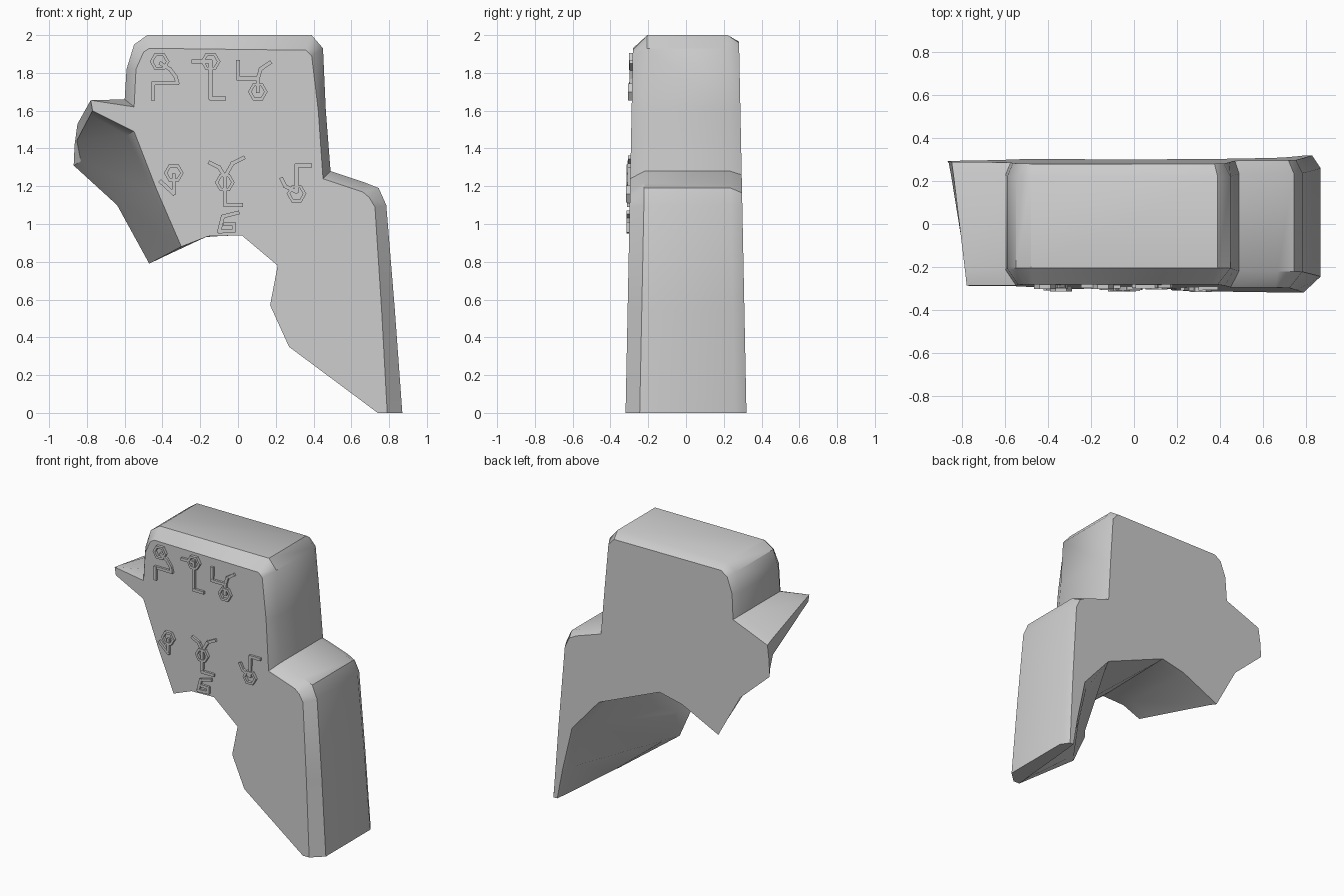
import bpy, bmesh, math
from mathutils import Matrix, Vector

if "Cube" in bpy.data.objects:
    bpy.data.objects.remove(bpy.data.objects["Cube"])

stone = bpy.data.materials.new("grey_stone")
stone.diffuse_color = (0.6, 0.6, 0.6, 1)
stone.use_nodes = True
stone.node_tree.nodes["Principled BSDF"].inputs["Base Color"].default_value = stone.diffuse_color


def finish(name, bm, angle):
    bmesh.ops.recalc_face_normals(bm, faces=bm.faces)
    mesh = bpy.data.meshes.new(name)
    bm.to_mesh(mesh)
    bm.free()
    mesh.materials.append(stone)
    ob = bpy.data.objects.new(name, mesh)
    bpy.context.collection.objects.link(ob)
    bpy.ops.object.select_all(action='DESELECT')
    ob.select_set(True)
    bpy.context.view_layer.objects.active = ob
    bpy.ops.object.shade_smooth_by_angle(angle=math.radians(angle))
    return ob


def half_depth(z):
    return 0.32 - 0.02 * z


# Worked outer edge: x, z, chamfer inset x, chamfer inset z
worked = [(-0.60, 1.66, .05, -.04), (-0.59, 1.82, .05, 0), (-0.55, 1.95, .05, -.04),
          (-0.48, 2.0, .01, -.07), (0.39, 2.0, -.03, -.08), (0.45, 1.93, -.06, -.04),
          (0.465, 1.6, -.04, 0), (0.49, 1.28, -.04, -.04), (0.67, 1.22, -.01, -.05),
          (0.745, 1.19, -.05, -.05), (0.785, 1.1, -.06, -.01), (0.83, 0.55, -.07, 0),
          (0.87, 0.0, -.08, 0)]
# Broken edge: front x, z and back x, z
broken = [(0.74, 0, 0.80, 0), (0.27, 0.35, 0.76, 0.22), (0.17, 0.57, 0.69, 0.53),
          (0.21, 0.78, 0.48, 0.77), (0.02, 0.94, 0.0, 0.97), (-0.16, 0.935, -0.18, 0.93),
          (-0.30, 0.88, -0.47, 0.79), (-0.43, 1.18, -0.64, 1.10),
          (-0.55, 1.49, -0.87, 1.31), (-0.77, 1.60, -0.865, 1.42),
          (-0.78, 1.655, -0.85, 1.53)]

# Stone slab: four rings from front to back
bm = bmesh.new()
rings = []
for t, inset, sign, step in ((0, 1, -1, 0), (0.12, 0, -1, .075), (0.88, 0, 1, .06), (1, 0.5, 1, 0)):
    ring = []
    for x, z, dx, dz in worked:
        px, pz = x + dx * inset, z + dz * inset
        ring.append(bm.verts.new((px, sign * (half_depth(pz) - step), pz)))
    for fx, fz, bx, bz in broken:
        px, pz = fx + (bx - fx) * t, fz + (bz - fz) * t
        ring.append(bm.verts.new((px, sign * (half_depth(pz) - step), pz)))
    rings.append(ring)
n = len(rings[0])
for a, b in zip(rings, rings[1:]):
    for i in range(n):
        j = (i + 1) % n
        bm.faces.new((a[i], a[j], b[j], b[i]))
caps = [bm.faces.new(rings[0][::-1]), bm.faces.new(rings[-1])]
for cap in caps:
    cap.normal_update()
bmesh.ops.triangulate(bm, faces=caps, ngon_method='EAR_CLIP')
finish("broken_stone_slab", bm, 35)


# Raised ornament strokes
def stroke(bm, pts, w=0.02):
    for (x0, z0), (x1, z1) in zip(pts, pts[1:]):
        d = Vector((x1 - x0, 0, z1 - z0))
        cz = (z0 + z1) / 2
        m = (Matrix.Translation(((x0 + x1) / 2, -half_depth(cz) - 0.005, cz))
             @ Matrix.Rotation(-math.atan2(d.z, d.x), 4, 'Y')
             @ Matrix.Diagonal((d.length + w * 0.7, 0.02, w, 1)))
        bmesh.ops.create_cube(bm, size=1, matrix=m)


# Raised hexagonal ring
def hex_ring(bm, cx, cz, outer=0.052, inner=0.034):
    y = -half_depth(cz)
    loops = []
    for r, yy in ((outer, y + .006), (outer, y - .02), (inner, y - .02), (inner, y + .006)):
        loops.append([bm.verts.new((cx + r * math.cos(k * math.pi / 3), yy,
                                    cz + r * math.sin(k * math.pi / 3))) for k in range(6)])
    for a, b in zip(loops, loops[1:] + loops[:1]):
        for i in range(6):
            j = (i + 1) % 6
            bm.faces.new((a[i], a[j], b[j], b[i]))


ornaments = [
    ("upper_left", (-.415, 1.86), [[(-.41, 1.85), (-.36, 1.82), (-.33, 1.78), (-.32, 1.745),
                                   (-.45, 1.745), (-.45, 1.66)]]),
    ("upper_middle", (-.145, 1.86), [[(-.24, 1.86), (-.145, 1.86), (-.145, 1.665), (-.07, 1.665)]]),
    ("upper_right", (.105, 1.70), [[(0, 1.86), (0, 1.77), (.105, 1.77), (.105, 1.70)],
                                   [(.105, 1.77), (.12, 1.82), (.17, 1.855)]]),
    ("lower_left", (-.34, 1.27), [[(-.34, 1.26), (-.34, 1.16), (-.41, 1.225)]]),
    ("lower_middle", (-.07, 1.22), [[(.02, 1.10), (-.07, 1.10), (-.07, 1.25), (-.10, 1.30), (-.15, 1.325)],
                                    [(-.07, 1.25), (-.03, 1.32), (.03, 1.35)],
                                    [(0, 1.06), (-.08, 1.04), (-.10, .96), (-.02, .965), (-.02, 1.0), (-.07, 1.0)]]),
    ("lower_right", (.31, 1.16), [[(.31, 1.17), (.31, 1.31), (.385, 1.31)],
                                  [(.23, 1.24), (.25, 1.20), (.31, 1.17)]]),
]
for name, (cx, cz), lines in ornaments:
    bm = bmesh.new()
    hex_ring(bm, cx, cz)
    for pts in lines:
        stroke(bm, pts)
    finish(name + "_ornament", bm, 30)
